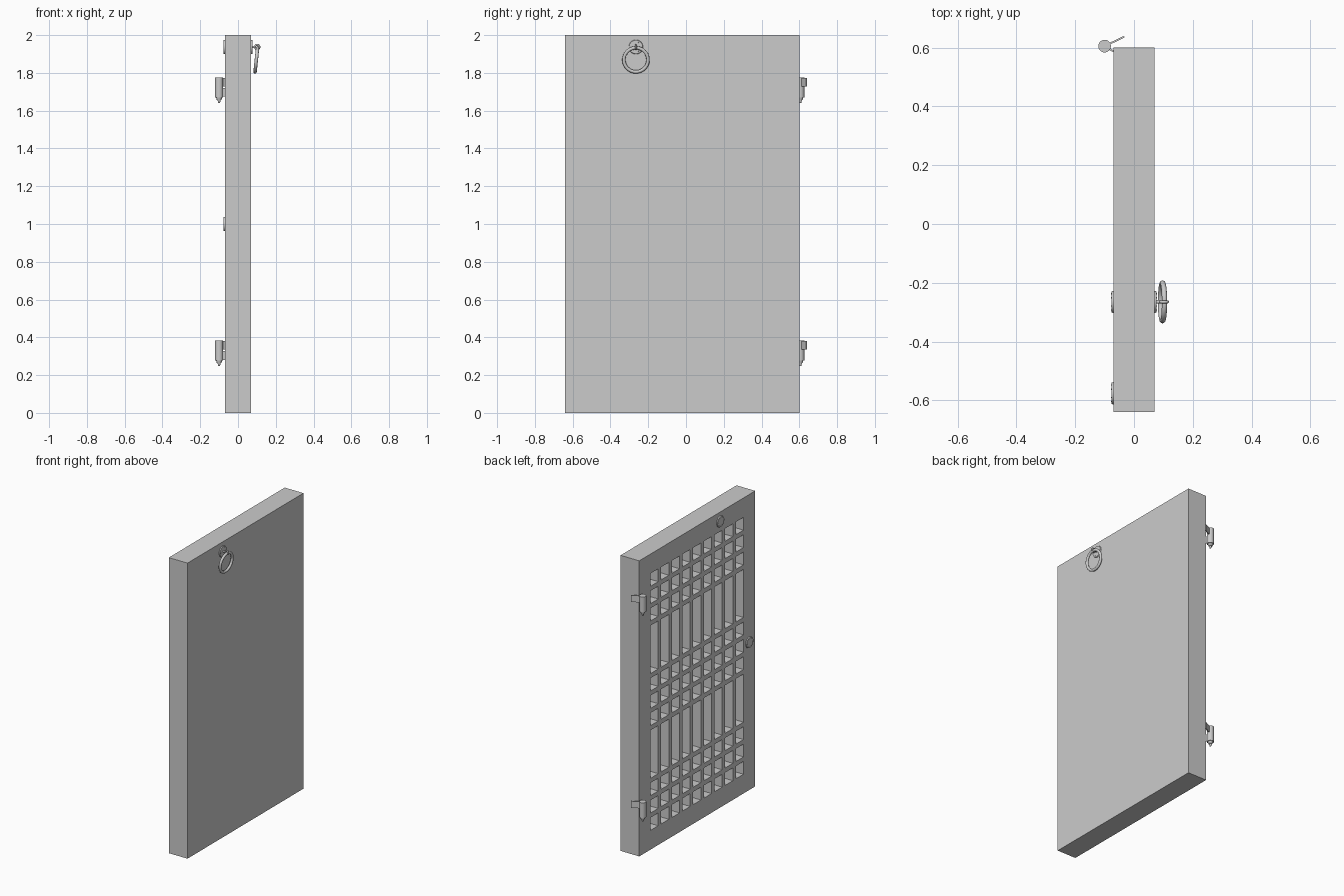
import bpy
import bmesh
import math
from mathutils import Vector

old = bpy.data.objects.get("Cube")
if old:
    bpy.data.objects.remove(old, do_unlink=True)

grey = bpy.data.materials.new("plain grey")
grey.use_nodes = True
grey.diffuse_color = (0.6, 0.6, 0.6, 1)
grey.node_tree.nodes["Principled BSDF"].inputs["Base Color"].default_value = (0.6, 0.6, 0.6, 1)


def finish(obj, name, smooth=True):
    obj.name = name
    obj.data.materials.append(grey)
    if smooth:
        bpy.ops.object.shade_smooth_by_angle(angle=math.radians(35))
    return obj


def rod(name, start, end, r1, r2=None, sides=24):
    """Cylinder or taper between two points."""
    a, b = Vector(start), Vector(end)
    bpy.ops.mesh.primitive_cone_add(
        vertices=sides, radius1=r1, radius2=r1 if r2 is None else r2,
        depth=(b - a).length, location=(a + b) / 2,
        rotation=(b - a).to_track_quat('Z', 'Y').to_euler())
    return finish(bpy.context.object, name)


def hoop(name, loc, rot, major, minor):
    bpy.ops.mesh.primitive_torus_add(
        location=loc, rotation=rot, major_radius=major, minor_radius=minor,
        major_segments=40, minor_segments=12)
    return finish(bpy.context.object, name)


def plate(name, start, end, z0, z1, thick):
    """Upright plate running between two plan points."""
    a, b = Vector(start), Vector(end)
    mid, d = (a + b) / 2, b - a
    bpy.ops.mesh.primitive_cube_add(
        size=1, location=(mid.x, mid.y, (z0 + z1) / 2),
        rotation=(0, 0, math.atan2(d.y, d.x)))
    obj = bpy.context.object
    obj.scale = (d.length, thick, z1 - z0)
    return finish(obj, name, False)


# Door leaf: gridded face with sunk openings, closed by sides and a plain far face
HALF, DEPTH, BAR = 0.07, 0.11, 0.031


def grid_lines(low, high, margin_low, openings):
    """Alternate solid strips and openings along one axis."""
    lines = [low, low + margin_low]
    for size in openings:
        lines += [lines[-1] + size, lines[-1] + size + BAR]
    lines[-1] = high
    return lines


ys = grid_lines(-0.64, 0.60, 0.125, [0.083] * 9)
small = [0.0865] * 3
zs = grid_lines(0, 2, 0.13, small + [0.325] + small + [0.325] + small)

bm = bmesh.new()
verts = [[bm.verts.new((-HALF, y, z)) for z in zs] for y in ys]
openings = []
for i in range(len(ys) - 1):
    for j in range(len(zs) - 1):
        f = bm.faces.new((verts[i][j], verts[i][j + 1],
                          verts[i + 1][j + 1], verts[i + 1][j]))
        if i % 2 and j % 2:
            openings.append(f)
rim = [e for e in bm.edges if e.is_boundary]
side = bmesh.ops.extrude_edge_only(bm, edges=rim)["geom"]
for v in side:
    if isinstance(v, bmesh.types.BMVert):
        v.co.x = HALF
bmesh.ops.holes_fill(bm, edges=[e for e in bm.edges if e.is_boundary], sides=0)
for f in openings:
    sunk = bmesh.ops.extrude_discrete_faces(bm, faces=[f])["faces"]
    for v in sunk[0].verts:
        v.co.x += DEPTH
bmesh.ops.recalc_face_normals(bm, faces=bm.faces)
mesh = bpy.data.meshes.new("door_leaf")
bm.to_mesh(mesh)
bm.free()
door = bpy.data.objects.new("door_leaf", mesh)
bpy.context.collection.objects.link(door)
finish(door, "door_leaf", False)


# Round rosettes with a ring of small nails
def rosette(name, direction, y, z):
    x = direction * HALF
    rod(name, (x, y, z), (x + direction * 0.006, y, z), 0.038, 0.036, 32)
    for k in range(6):
        t = k * math.tau / 6
        ny, nz = y + 0.028 * math.cos(t), z + 0.028 * math.sin(t)
        rod(name + "_nail", (x, ny, nz), (x + direction * 0.008, ny, nz), 0.003, 0.002, 8)


PULL_Y, PULL_Z = -0.265, 1.937
rosette("front_rosette", 1, PULL_Y, PULL_Z)
rosette("rear_rosette", -1, PULL_Y, PULL_Z)
rosette("edge_rosette", -1, -0.576, 1.0)

# Pull ring hanging from an eye
rod("eye_post", (HALF, PULL_Y, PULL_Z), (0.09, PULL_Y, PULL_Z), 0.006)
hoop("ring_eye", (0.102, PULL_Y, PULL_Z), (math.pi / 2, 0, 0), 0.012, 0.005)
hoop("pull_ring", (0.097, PULL_Y, 1.869), (0, math.radians(96), 0), 0.064, 0.009)

# Two hinges on the rear corner
for name, z in (("upper_hinge", 1.67), ("lower_hinge", 0.277)):
    px, py = -0.1, 0.605
    rod(name + "_barrel_low", (px, py, z), (px, py, z + 0.052), 0.0215)
    rod(name + "_barrel_high", (px, py, z + 0.052), (px, py, z + 0.105), 0.0215)
    rod(name + "_collar", (px, py, z - 0.014), (px, py, z), 0.012, 0.016)
    rod(name + "_pin_tip", (px, py, z - 0.03), (px, py, z - 0.014), 0.005, 0.008)
    plate(name + "_frame_leaf", (px, py), (-0.033, 0.637), z + 0.058, z + 0.103, 0.006)
    plate(name + "_door_leaf", (px, py), (-0.066, 0.585), z + 0.004, z + 0.05, 0.006)
